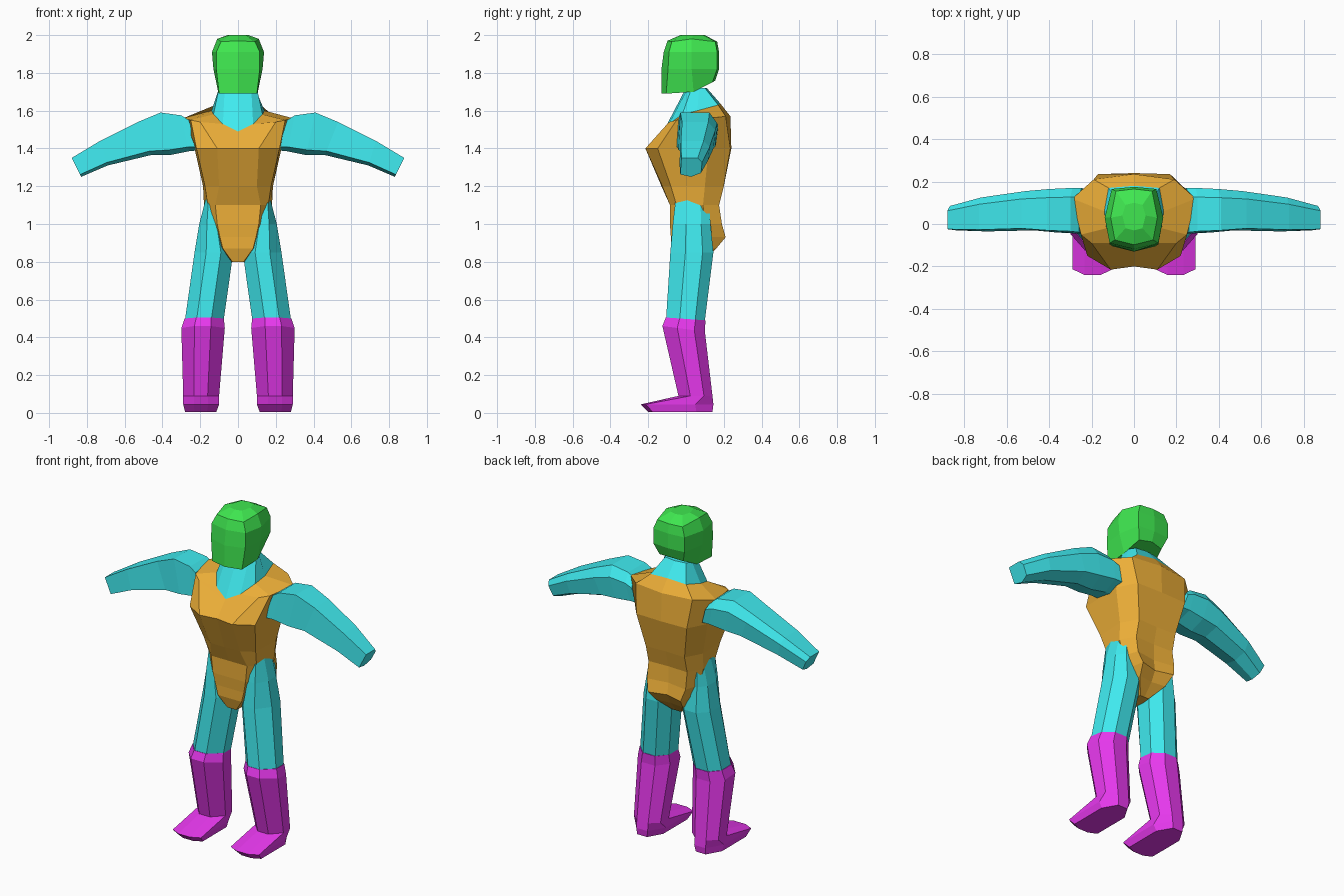
import bpy, bmesh


def material(name, color):
    m = bpy.data.materials.new(name)
    m.diffuse_color = (*color, 1)
    return m


CYAN = material("cyan", (0.05, 0.82, 0.86))
ORANGE = material("orange", (0.85, 0.43, 0.04))
GREEN = material("green", (0.05, 0.8, 0.08))
MAGENTA = material("magenta", (0.8, 0.04, 0.85))


def loft(name, rings, mat, mirror=False):
    """Skin a stack of equal-length rings and cap both ends."""
    bm = bmesh.new()
    vs = [[bm.verts.new(p) for p in r] for r in rings]
    n = len(rings[0])
    for a, b in zip(vs, vs[1:]):
        for i in range(n):
            j = (i + 1) % n
            bm.faces.new((a[i], a[j], b[j], b[i]))
    bm.faces.new(vs[0])
    bm.faces.new(vs[-1])
    bmesh.ops.recalc_face_normals(bm, faces=bm.faces[:])
    me = bpy.data.meshes.new(name)
    bm.to_mesh(me)
    bm.free()
    me.materials.append(mat)
    ob = bpy.data.objects.new(name, me)
    bpy.context.collection.objects.link(ob)
    if mirror:
        ob.modifiers.new("mirror", 'MIRROR')
    return ob


def sym(z, xs, ys):
    """Full ring from a half outline running front centre to back centre."""
    zs = z if isinstance(z, tuple) else (z,) * len(xs)
    half = list(zip(xs, ys, zs))
    return half + [(-x, y, h) for x, y, h in half[-2:0:-1]]


# Torso
collar = sym((1.49, 1.53, 1.58, 1.60, 1.63, 1.64),
             (0, .08, .13, .14, .12, 0), (-.12, -.09, -.02, .06, .17, .18))
loft("torso", [
    collar,
    sym((1.48, 1.54, 1.55, 1.56, 1.57, 1.57),
        (0, .20, .25, .29, .19, 0), (-.13, -.09, -.05, .12, .21, .235)),
    sym(1.40, (0, .11, .22, .23, .17, 0), (-.20, -.215, -.15, .12, .235, .24)),
    sym(1.20, (0, .10, .175, .185, .13, 0), (-.13, -.125, -.08, .10, .20, .195)),
    sym(1.10, (0, .12, .16, .18, .13, 0), (-.085, -.085, -.05, .09, .175, .17)),
    sym(1.00, (0, .11, .13, .16, .13, 0), (-.085, -.085, -.05, .10, .19, .17)),
    sym(0.93, (0, .095, .11, .13, .11, 0), (-.08, -.08, -.04, .10, .21, .18)),
    sym(0.87, (0, .08, .09, .10, .09, 0), (-.08, -.08, -.02, .08, .16, .15)),
    sym(0.80, (0, .03, .035, .035, .03, 0), (-.06, -.06, 0, .04, .09, .09)),
], ORANGE)

# Neck
loft("neck", [
    collar,
    sym(1.72, (0, .07, .10, .09, .07, 0), (0, .01, .03, .07, .10, .11)),
], CYAN)

# Head
loft("head", [
    sym((1.69, 1.69, 1.70, 1.75, 1.76),
        (0, .10, .105, .08, 0), (-.13, -.105, .04, .14, .155)),
    sym(1.82, (0, .115, .13, .105, 0), (-.13, -.095, .03, .165, .175)),
    sym(1.91, (0, .115, .138, .105, 0), (-.118, -.09, .03, .165, .175)),
    sym((1.97, 1.965, 1.98, 1.965, 1.965),
        (0, .09, .11, .085, 0), (-.098, -.075, .03, .155, .165)),
    sym(2.00, (0, .04, .055, .04, 0), (-.03, -.02, .04, .09, .10)),
], GREEN)

# Leg sections in unit coordinates (x inner to outer, y front to back)
LEG = [(.32, 0), (.7, 0), (1, .35), (.97, .75), (.7, 1), (.3, 1), (.03, .75), (0, .35)]
FOOT = [(.3, 0), (.7, 0), (1, .07), (1, .75), (.7, 1), (.3, 1), (0, .75), (0, .07)]


def box_ring(z, x0, x1, y0, y1, section=LEG, tilt=0):
    return [(x0 + u * (x1 - x0), y0 + v * (y1 - y0), z - tilt * v) for u, v in section]


# Thighs
loft("thigh", [
    box_ring(1.13, .12, .172, -.055, .12),
    box_ring(1.00, .07, .205, -.07, .13),
    box_ring(0.85, .025, .23, -.083, .145),
    box_ring(0.50, .075, .28, -.105, .10, tilt=.01),
], CYAN, True)

# Boots
loft("boot", [
    box_ring(.505, .075, .283, -.107, .103, tilt=.015),
    box_ring(.46, .07, .30, -.125, .10, tilt=.03),
    box_ring(.09, .10, .29, -.04, .14),
    box_ring(.045, .10, .29, -.24, .145, FOOT),
    box_ring(.005, .115, .28, -.20, .14, FOOT),
], MAGENTA, True)

# Arms: rings run from shoulder to hand, section is (height, depth)
ARM = [(.12, 0), (1, .05), (1, .8), (.75, 1), (.2, .95), (0, .5)]


def arm_ring(xt, zt, xb, zb, y0, y1):
    return [(xb + u * (xt - xb), y0 + v * (y1 - y0), zb + u * (zt - zb)) for u, v in ARM]


loft("arm", [
    arm_ring(.26, 1.55, .21, 1.39, -.05, .17),
    arm_ring(.30, 1.575, .26, 1.385, -.045, .17),
    arm_ring(.41, 1.59, .36, 1.365, -.04, .165),
    arm_ring(.53, 1.54, .46, 1.365, -.03, .155),
    arm_ring(.73, 1.44, .69, 1.31, -.035, .125),
    arm_ring(.88, 1.35, .83, 1.25, -.03, .085),
], CYAN, True)
